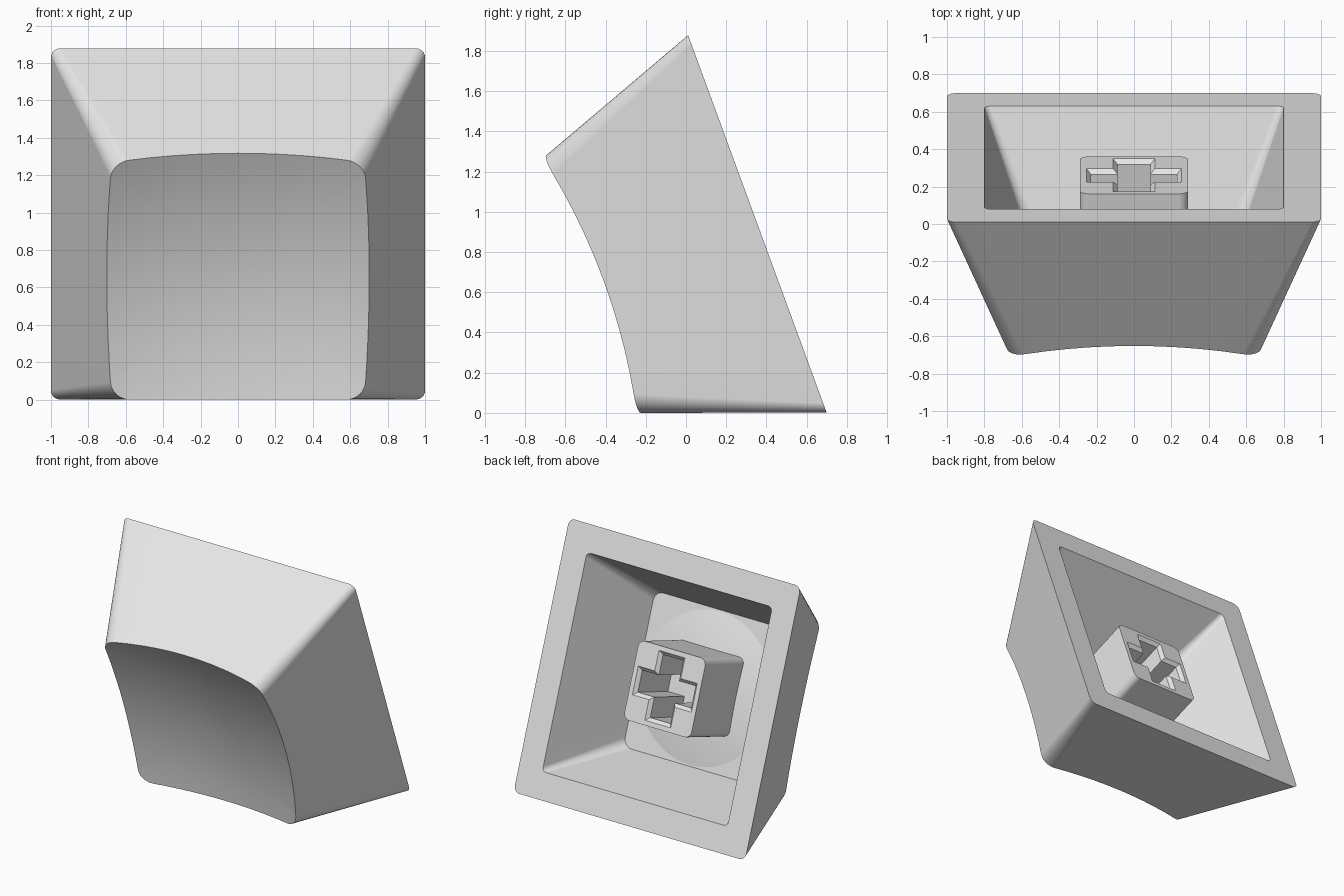
import bpy, bmesh, math
from mathutils import Matrix, Vector

if "Cube" in bpy.data.objects:
    bpy.data.objects.remove(bpy.data.objects["Cube"])

# Local frame: x across, v up the open rim, w from the rim towards the dished face
UP = Vector((0, -0.3445, 0.9388)).normalized()
ACROSS = Vector((1, 0, 0))
DEPTH = ACROSS.cross(UP)
FRAME = Matrix((ACROSS, UP, DEPTH)).transposed().to_4x4()
FRAME.translation = (0, 0.355, 0.94)

grey = bpy.data.materials.new("light grey plastic")
grey.diffuse_color = (0.8, 0.8, 0.8, 1)
grey.use_nodes = True
grey.node_tree.nodes["Principled BSDF"].inputs["Base Color"].default_value = grey.diffuse_color

TAPER = 0.366


def outline(half, radius, corner=6, side=10):
    """Rounded square as a list of (x, v) points."""
    pts = []
    for k in range(4):
        turn = Matrix.Rotation(k * math.pi / 2, 2)
        c = half - radius
        for i in range(corner + 1):
            a = i / corner * math.pi / 2
            pts.append(turn @ Vector((c + radius * math.cos(a), c + radius * math.sin(a))))
        for i in range(1, side):
            pts.append(turn @ Vector((c - 2 * c * i / side, half)))
    return pts


def level(pts, w):
    return [Vector((p.x, p.y, w)) for p in pts]


def add_ring(bm, pts):
    return [bm.verts.new(p) for p in pts]


def bridge(bm, a, b):
    n = len(a)
    for i in range(n):
        j = (i + 1) % n
        bm.faces.new((a[i], a[j], b[j], b[i]))


def fan(bm, ring, centre):
    c = bm.verts.new(centre)
    for i in range(len(ring)):
        bm.faces.new((ring[i], ring[(i + 1) % len(ring)], c))


def finish(bm, name):
    bmesh.ops.recalc_face_normals(bm, faces=bm.faces)
    mesh = bpy.data.meshes.new(name)
    bm.to_mesh(mesh)
    bm.free()
    mesh.materials.append(grey)
    mesh.transform(FRAME)
    obj = bpy.data.objects.new(name, mesh)
    bpy.context.collection.objects.link(obj)
    bpy.ops.object.select_all(action='DESELECT')
    obj.select_set(True)
    bpy.context.view_layer.objects.active = obj
    bpy.ops.object.shade_smooth_by_angle(angle=math.radians(30), keep_sharp_edges=True)
    weighted = obj.modifiers.new("flat side shading", 'WEIGHTED_NORMAL')
    weighted.keep_sharp = True
    return obj


def sphere_height(r, lowest, radius=3.0):
    return lowest + radius - math.sqrt(radius * radius - r * r)


def outer(w):
    return outline(1 - TAPER * w, 0.05 + 0.057 * w)


# Cap shell: dished face, tapered walls, flat rim, hollow inside
DISH, BULGE, CEILING = 0.732, 0.576, 0.63
bm = bmesh.new()
edge = []
for i in range(len(outer(0))):
    w = 0.85
    for _ in range(8):
        p = outer(w)[i]
        w = sphere_height(p.length, DISH)
    edge.append(Vector((p.x, p.y, w)))
rim = add_ring(bm, edge)
last = rim
for t in (0.9, 0.75, 0.6, 0.45, 0.3, 0.15):
    flat = [p.xy * t for p in edge]
    ring = add_ring(bm, [Vector((p.x, p.y, sphere_height(p.length, DISH))) for p in flat])
    bridge(bm, last, ring)
    last = ring
fan(bm, last, (0, 0, DISH))

base = add_ring(bm, level(outer(0), 0))
opening = add_ring(bm, level(outline(0.8, 0.035), 0))
ceiling_pts = outline(0.8 - TAPER * CEILING, 0.07)
ceiling = add_ring(bm, level(ceiling_pts, CEILING))
bridge(bm, rim, base)
bridge(bm, base, opening)
bridge(bm, opening, ceiling)

# Rounded underside of the dish inside the hollow
circle = add_ring(bm, level([p.normalized() * 0.56 for p in ceiling_pts], CEILING))
bridge(bm, ceiling, circle)
last = circle
for r in (0.45, 0.33, 0.2, 0.1):
    ring = add_ring(bm, level([p.normalized() * r for p in ceiling_pts], sphere_height(r, BULGE)))
    bridge(bm, last, ring)
    last = ring
fan(bm, last, (0, 0, BULGE))
for i in range(len(circle)):
    bm.edges.get((circle[i - 1], circle[i])).smooth = False
finish(bm, "cap_shell")


def cross(length, half_x, half_v):
    """Plus-shaped outline: half_x is the upright's half width, half_v the crossbar's."""
    q = [(length, half_v), (half_x, half_v), (half_x, length)]
    return [Vector(p) for p in
            q + [(-x, v) for x, v in reversed(q)]
            + [(-x, -v) for x, v in q] + [(x, -v) for x, v in reversed(q)]]


# Stem: rounded block with a chamfered cross-shaped socket
FACE = 0.10
bm = bmesh.new()
block = outline(0.29, 0.05, side=1)
foot = add_ring(bm, level(block, 0.62))
face = add_ring(bm, level(block, FACE))
bridge(bm, foot, face)
bm.faces.new(foot)
mouth = add_ring(bm, level(cross(0.255, 0.112, 0.105), FACE))
throat = add_ring(bm, level(cross(0.23, 0.087, 0.08), FACE + 0.025))
floor = add_ring(bm, level(cross(0.23, 0.087, 0.08), FACE + 0.42))
bridge(bm, mouth, throat)
bridge(bm, throat, floor)
bm.faces.new(floor)
loops = [bm.edges.get((r[i - 1], r[i])) for r in (face, mouth) for i in range(len(r))]
bmesh.ops.triangle_fill(bm, edges=loops, use_beauty=True, normal=(0, 0, -1))
finish(bm, "stem")
